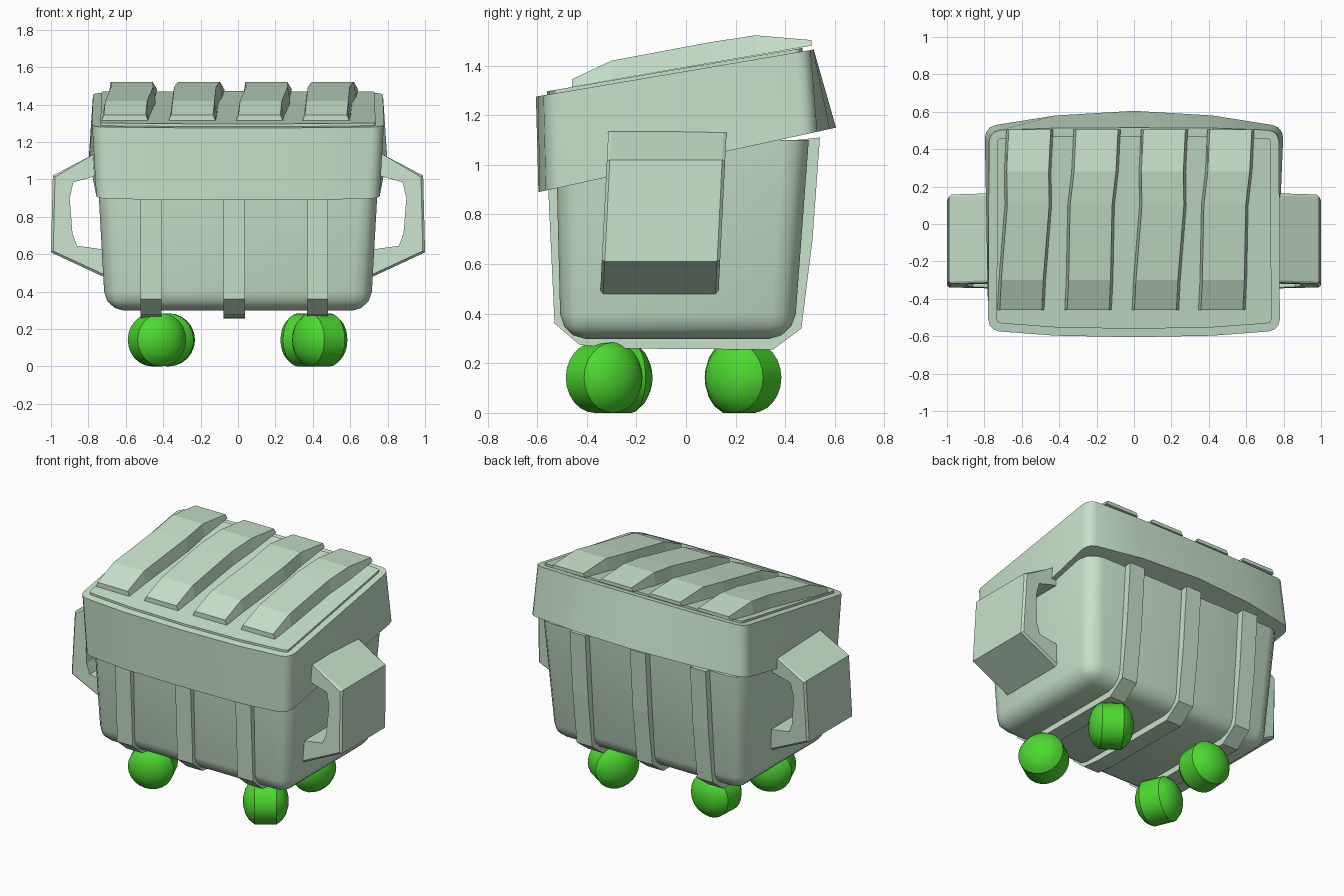
import bpy, bmesh, math
from mathutils import Vector

if "Cube" in bpy.data.objects:
    bpy.data.objects.remove(bpy.data.objects["Cube"])


def material(name, col):
    m = bpy.data.materials.new(name)
    m.diffuse_color = (*col, 1)
    m.use_nodes = True
    m.node_tree.nodes["Principled BSDF"].inputs["Base Color"].default_value = m.diffuse_color
    return m


SAGE = material("pale sage", (0.57, 0.76, 0.59))
GREEN = material("bright green", (0.075, 0.7, 0.03))


def finish(name, bm, mat, angle=None):
    bmesh.ops.recalc_face_normals(bm, faces=bm.faces)
    me = bpy.data.meshes.new(name)
    bm.to_mesh(me)
    bm.free()
    ob = bpy.data.objects.new(name, me)
    bpy.context.collection.objects.link(ob)
    me.materials.append(mat)
    if angle:
        bpy.ops.object.select_all(action='DESELECT')
        ob.select_set(True)
        bpy.context.view_layer.objects.active = ob
        bpy.ops.object.shade_smooth_by_angle(angle=math.radians(angle))
    return ob


def loft(rings):
    """Closed solid through rings with equal point counts."""
    bm = bmesh.new()
    vs = [[bm.verts.new(p) for p in r] for r in rings]
    n = len(vs[0])
    for a, b in zip(vs, vs[1:]):
        for i in range(n):
            bm.faces.new((a[i], a[(i + 1) % n], b[(i + 1) % n], b[i]))
    bm.faces.new(vs[0])
    bm.faces.new(vs[-1])
    return bm


def bevel(bm, edges, width, segs):
    bmesh.ops.bevel(bm, geom=edges, offset=width, segments=segs,
                    profile=0.5, affect='EDGES')


# tub: tapered box with soft edges
bm = loft([[(-0.71, -0.505, 0.298), (0.71, -0.505, 0.298), (0.71, 0.435, 0.298), (-0.71, 0.435, 0.298)],
           [(-0.755, -0.525, 1.1), (0.755, -0.525, 1.1), (0.755, 0.495, 1.1), (-0.755, 0.495, 1.1)]])
bevel(bm, [e for e in bm.edges if not all(v.co.z > 1 for v in e.verts)], 0.1, 3)
finish("tub", bm, SAGE, 40)

# straps wrapping front, bottom and back of the tub
strap = [(-0.56, 1.0), (-0.53, 0.36), (-0.43, 0.275), (-0.3, 0.26), (0.35, 0.255),
         (0.465, 0.34), (0.51, 0.7), (0.54, 1.11)]
for i, x in enumerate((-0.465, -0.02, 0.425)):
    finish(f"strap_{i + 1}", loft([[(x + d, y, z) for y, z in strap] for d in (-0.057, 0.057)]), SAGE)


# lid: sloped block, front and back bowed outwards, with a raised top panel
def lid_ring(hw_front, hw_back, front, back, z_front, z_back):
    """front/back = (corner y, quarter y, middle y)"""
    zs = lambda y: z_front + (z_back - z_front) * (y - front[2]) / (back[2] - front[2])
    pts = [(-hw_front, front[0]), (-0.42, front[1]), (0, front[2]), (0.42, front[1]), (hw_front, front[0]),
           (hw_back, back[0]), (0.42, back[1]), (0, back[2]), (-0.42, back[1]), (-hw_back, back[0])]
    return [(x, y, zs(y)) for x, y in pts]


bm = loft([lid_ring(0.755, 0.8, (-0.56, -0.59, -0.595), (0.52, 0.58, 0.605), 0.89, 1.15),
           lid_ring(0.78, 0.775, (-0.57, -0.597, -0.605), (0.5, 0.513, 0.515), 1.275, 1.465)])
corners = [e for e in bm.edges if abs(e.verts[0].co.z - e.verts[1].co.z) > 0.25
           and min(abs(v.co.x) for v in e.verts) > 0.6 and e.verts[0].co.x * e.verts[1].co.x > 0
           and abs(e.verts[0].co.y - e.verts[1].co.y) < 0.2]
bevel(bm, corners, 0.06, 3)
bm.normal_update()
top = max(bm.faces, key=lambda f: f.calc_center_median().z)
bmesh.ops.inset_region(bm, faces=[top], thickness=0.045)
ext = bmesh.ops.extrude_discrete_faces(bm, faces=[top])
bmesh.ops.translate(bm, verts=ext["faces"][0].verts, vec=(0, 0, 0.014))
finish("lid", bm, SAGE, 35)

# four arched planks on the lid, slightly skewed
arch = [(-0.46, 1.345), (-0.3, 1.42), (0.1, 1.495), (0.28, 1.522), (0.505, 1.503)]
for i, x in enumerate((-0.585, -0.225, 0.135, 0.49)):
    rings = []
    for k, (y, z) in enumerate(arch):
        cx = x + 0.05 * (y + 0.05) + (0.012 if k == 2 else 0) * (-1) ** i
        zb = 1.29 + 0.172 * (y + 0.6)
        w, t = 0.125, 0.112
        rings.append([(cx - w, y, zb), (cx + w, y, zb), (cx + t, y, z), (cx - t, y, z)])
    finish(f"plank_{i + 1}", loft(rings), SAGE)

# broad loop handles on both sides
loop = [(0.68, 1.165), (0.78, 1.13), (0.99, 1.02), (1.0, 0.61), (0.71, 0.475), (0.66, 0.47),
        (0.66, 0.625), (0.72, 0.625), (0.86, 0.645), (0.885, 0.71), (0.9, 0.9), (0.88, 0.985),
        (0.77, 1.015), (0.68, 1.02)]
for name, s in (("right_handle", 1), ("left_handle", -1)):
    bm = loft([[(s * x, y + 0.05 * (z - 0.8), z) for x, z in loop] for y in (-0.33, 0.147)])
    bevel(bm, [e for e in bm.edges if abs(e.verts[0].co.y - e.verts[1].co.y) < 0.1
               and min(abs(v.co.x) for v in e.verts) > 0.7
               and max(abs(v.co.x) for v in e.verts) > 0.95], 0.012, 1)
    finish(name, bm, SAGE)

# barrel wheels with domed ends, each swivelled its own way
half = [(0.03, 0.137), (0.08, 0.123), (0.116, 0.1), (0.142, 0.066)]
profile = [(r, -h) for r, h in half] + [(r, h) for r, h in reversed(half)]
wheels = {"front_left_wheel": ((-0.433, -0.28), (0.4, -0.92)),
          "front_right_wheel": ((0.437, -0.33), (0.83, 0.56)),
          "back_left_wheel": ((-0.375, 0.215), (0.05, 1.0)),
          "back_right_wheel": ((0.375, 0.23), (0.83, -0.56))}
for name, (pos, axis) in wheels.items():
    a = Vector((*axis, 0)).normalized()
    side, up = Vector((-a.y, a.x, 0)), Vector((0, 0, 1))
    c = Vector((*pos, 0.142))
    rings = [[c + a * h + (side * math.cos(t) + up * math.sin(t)) * r
              for t in (math.tau * k / 24 for k in range(24))] for r, h in profile]
    finish(name, loft(rings), GREEN, 30)
